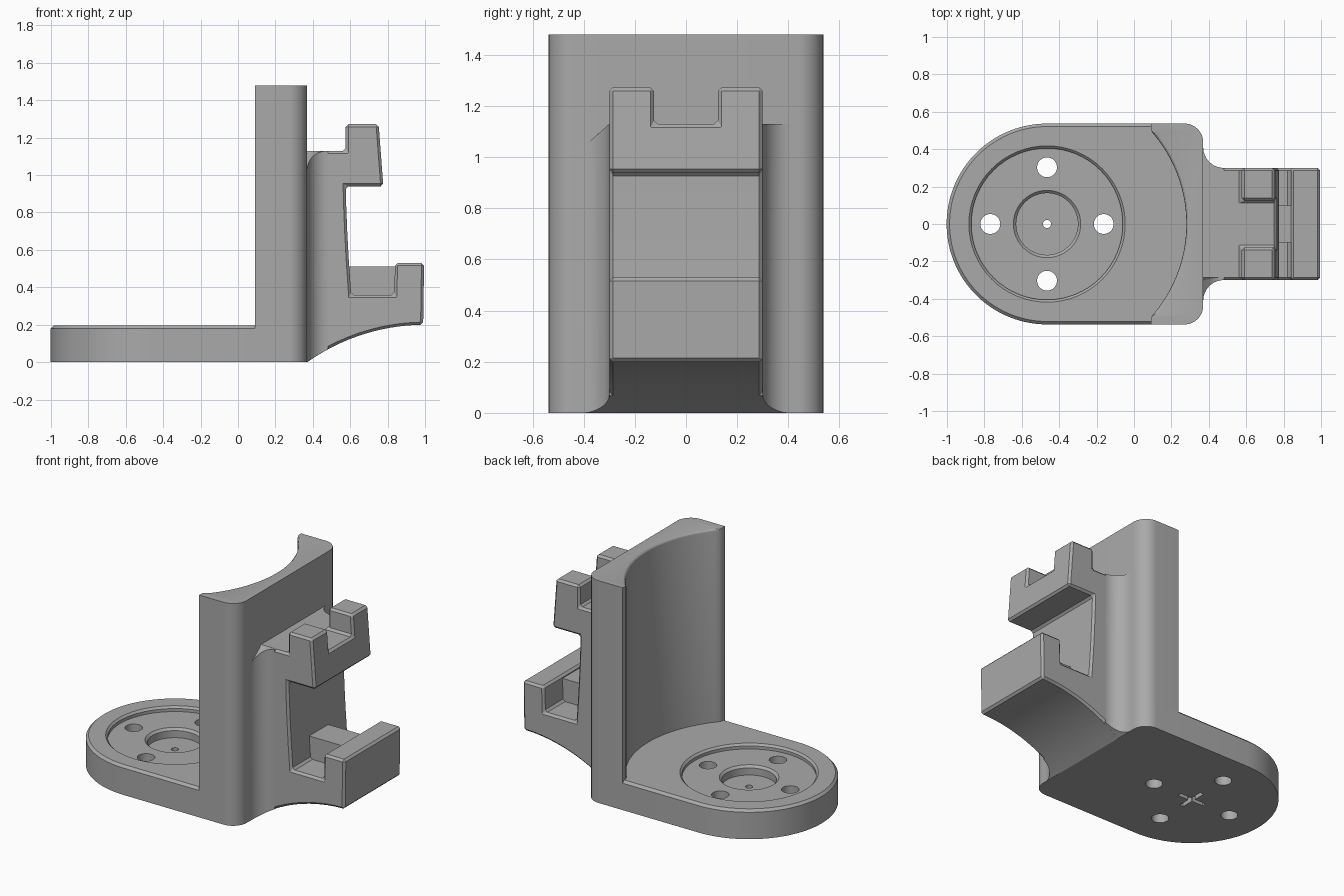
import bpy, bmesh, math
from mathutils import Vector

if "Cube" in bpy.data.objects:
    bpy.data.objects.remove(bpy.data.objects["Cube"], do_unlink=True)

grey = bpy.data.materials.new("plain grey")
grey.use_nodes = True
GREY = (0.4, 0.4, 0.4, 1)
grey.diffuse_color = GREY
grey.node_tree.nodes["Principled BSDF"].inputs["Base Color"].default_value = GREY

HALF, CX, FRONT, BACK, TOP, FLOOR = 0.537, -0.465, 0.09, 0.37, 1.48, 0.195
SPINE, LEDGE, CORNER = 0.3, 1.13, 0.1


def finish(bm, name):
    bmesh.ops.recalc_face_normals(bm, faces=bm.faces)
    mesh = bpy.data.meshes.new(name)
    bm.to_mesh(mesh)
    bm.free()
    mesh.materials.append(grey)
    ob = bpy.data.objects.new(name, mesh)
    bpy.context.collection.objects.link(ob)
    return ob


def prism(points, push):
    """Extrude a closed outline of 3D points along a vector."""
    bm = bmesh.new()
    face = bm.faces.new([bm.verts.new(p) for p in points])
    out = bmesh.ops.extrude_face_region(bm, geom=[face])
    moved = [v for v in out["geom"] if isinstance(v, bmesh.types.BMVert)]
    bmesh.ops.translate(bm, verts=moved, vec=push)
    return bm


def arc(cx, cy, r, a, b, n):
    return [(cx + r * math.cos(math.radians(a + (b - a) * i / n)),
             cy + r * math.sin(math.radians(a + (b - a) * i / n))) for i in range(n + 1)]


def box(name, x, y, z):
    pts = [(x[0], y[0], z[0]), (x[1], y[0], z[0]), (x[1], y[1], z[0]), (x[0], y[1], z[0])]
    return finish(prism(pts, (0, 0, z[1] - z[0])), name)


def lathe_cutter(name, x, y, rings):
    """Stack of (radius, height) rings closed at both ends."""
    bm = bmesh.new()
    n = 64
    loops = [[bm.verts.new((px, py, z)) for px, py in arc(x, y, r, 0, 360 - 360 / n, n - 1)]
             for r, z in rings]
    for lo, hi in zip(loops, loops[1:]):
        for i in range(n):
            j = (i + 1) % n
            bm.faces.new((lo[i], lo[j], hi[j], hi[i]))
    bm.faces.new(loops[0])
    bm.faces.new(loops[-1])
    return finish(bm, name)


def apply(ob, mod):
    bpy.context.view_layer.objects.active = ob
    bpy.ops.object.modifier_apply(modifier=mod.name)


def cut(ob, cutter):
    mod = ob.modifiers.new("cut", "BOOLEAN")
    mod.operation, mod.solver, mod.object = "DIFFERENCE", "EXACT", cutter
    cutter.hide_render = True
    apply(ob, mod)
    bpy.data.objects.remove(cutter, do_unlink=True)


def chamfer(ob, width):
    mod = ob.modifiers.new("chamfer", "BEVEL")
    mod.width, mod.segments, mod.limit_method = width, 1, "ANGLE"
    mod.angle_limit = math.radians(35)
    apply(ob, mod)


def smooth(ob):
    bpy.ops.object.select_all(action="DESELECT")
    ob.select_set(True)
    bpy.context.view_layer.objects.active = ob
    bpy.ops.object.shade_smooth_by_angle(angle=math.radians(25))


# Rounded back corners shared by base and wall
def back_corners():
    c = HALF - CORNER
    return arc(BACK - CORNER, -c, CORNER, -90, 0, 10) + arc(BACK - CORNER, c, CORNER, 0, 90, 10)


# Base plate with rounded end and chamfered top rim
plan = back_corners() + arc(CX, 0, HALF, 90, 270, 48)
bm = prism([(x, y, 0) for x, y in plan], (0, 0, FLOOR))
rim = [e for e in bm.edges if all(v.co.z > 0.1 and v.co.x < FRONT + 0.3 for v in e.verts)
       and len(e.link_faces) == 2]
bmesh.ops.bevel(bm, geom=rim, offset=0.016, segments=1, affect="EDGES")
base = finish(bm, "base_plate")

# Stepped round recess, screw holes, pin hole and cross slot below
cut(base, lathe_cutter("recess", CX, 0, [(0.405, 0.162), (0.405, 0.182), (0.42, 0.197), (0.42, 0.3)]))
cut(base, lathe_cutter("pocket", CX, 0, [(0.165, 0.1), (0.165, 0.147), (0.18, 0.162), (0.18, 0.3)]))
cut(base, lathe_cutter("pin_hole", CX, 0, [(0.022, -0.1), (0.022, 0.3)]))
for i in range(4):
    a = i * math.pi / 2
    x, y = CX + 0.303 * math.cos(a), 0.303 * math.sin(a)
    cut(base, lathe_cutter("screw_hole", x, y, [(0.053, -0.1), (0.053, 0.3)]))
cut(base, box("slot_long", (CX - 0.1, CX + 0.1), (-0.014, 0.014), (-0.1, 0.04)))
cut(base, box("slot_cross", (CX - 0.014, CX + 0.014), (-0.1, 0.1), (-0.1, 0.04)))
smooth(base)

# Upright wall with hollow curved front
R = 0.745
hollow = arc(CX, 0, R, 41, -41, 40)
plan = back_corners() + [(FRONT, HALF), (FRONT, 0.505)] + hollow + [(FRONT, -0.505), (FRONT, -HALF)]
bm = prism([(x, y, 0.17) for x, y in plan], (0, 0, TOP - 0.17))
on_arc = lambda v: v.co.z > 1 and abs(math.hypot(v.co.x - CX, v.co.y) - R) < 0.001
lip = [e for e in bm.edges if all(on_arc(v) for v in e.verts)]
bmesh.ops.bevel(bm, geom=lip, offset=0.02, segments=3, profile=0.5, affect="EDGES")
smooth(finish(bm, "upright_wall"))


# Arched underside of the bracket
def under(x):
    r = 1.09
    return max(0, 0.2 - r + math.sqrt(r * r - (1 - x) ** 2))


# Hook bracket from its side profile
belly = [(BACK + 0.62 * i / 14, under(BACK + 0.62 * i / 14)) for i in range(15)]
profile = [(0.32, 0)] + belly + [
    (0.995, 0.53), (0.84, 0.53), (0.835, 0.36), (0.605, 0.36), (0.592, 0.55), (0.584, 0.7),
    (0.578, 0.85), (0.576, 0.94), (0.777, 0.94), (0.752, 1.272), (0.576, 1.272),
    (0.576, LEDGE), (0.32, LEDGE)]
bracket = finish(prism([(x, -SPINE, z) for x, z in profile], (0, 2 * SPINE, 0)), "hook_bracket")
cut(bracket, box("prong_gap", (0.5, 0.9), (-0.125, 0.125), (LEDGE, 1.5)))
chamfer(bracket, 0.014)
smooth(bracket)

# Stop block in the lower slot
box("slot_block", (0.58, 0.86), (-0.1, 0.1), (0.33, 0.51))

# Concave fillets between wall and bracket
for side in (-1, 1):
    bm = bmesh.new()
    rows = []
    for x, y in arc(BACK + 0.11, SPINE + 0.11, 0.11, 180, 270, 12):
        top = LEDGE if side > 0 else LEDGE - 0.9 * (y - SPINE)
        inner_top = LEDGE if side > 0 else LEDGE + 0.9 * 0.02 - 0.018
        corners = [(y, under(x)), (y, top), (SPINE - 0.02, inner_top), (SPINE - 0.02, under(x))]
        rows.append([bm.verts.new((x, side * cy, cz)) for cy, cz in corners])
    for a, b in zip(rows, rows[1:]):
        for i in range(4):
            j = (i + 1) % 4
            bm.faces.new((a[i], a[j], b[j], b[i]))
    bm.faces.new(rows[0])
    bm.faces.new(rows[-1])
    smooth(finish(bm, "left_fillet" if side > 0 else "right_fillet"))
